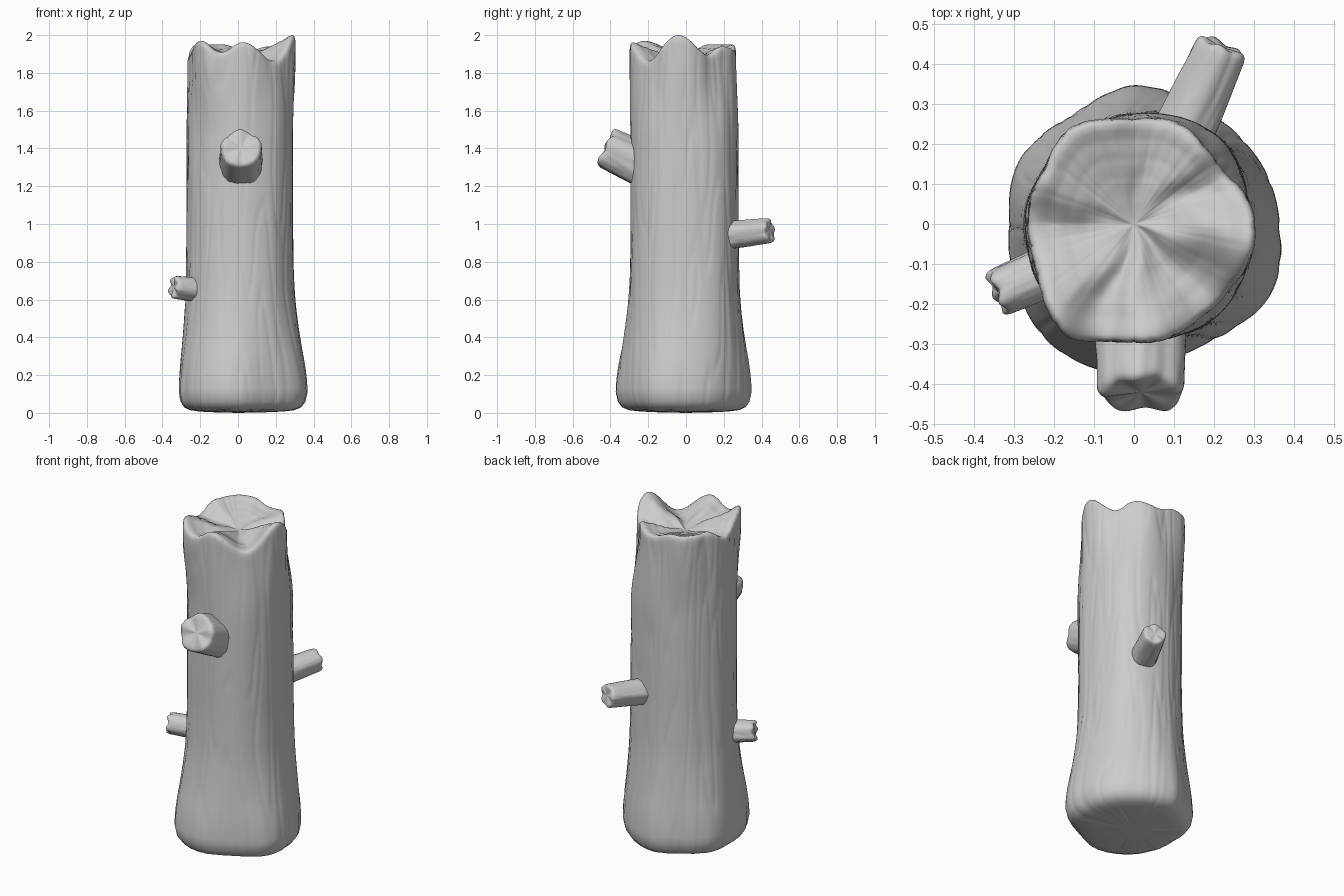
import bpy, math
from mathutils import Vector, noise

if "Cube" in bpy.data.objects:
    bpy.data.objects.remove(bpy.data.objects["Cube"])

# trunk outlines: evenly spaced radii, counter-clockwise from +x
TOP = [.305, .287, .264, .262, .275, .272, .264, .273, .285, .278, .262, .265,
       .268, .266, .274, .304, .328, .305, .296, .298, .291, .286, .292, .305]
MID = [.292, .302, .275, .263, .272, .281, .292, .308]
BASE = [.365, .348, .337, .347, .314, .328, .314, .341, .37, .37, .348, .384]
# broken rim: (degrees, height) of peaks and notches
RIM = [(-8, 2.0), (27, 1.895), (50, 1.94), (80, 1.915), (108, 1.95), (130, 1.95),
       (152, 1.95), (181, 1.89), (230, 1.97), (252, 1.91), (275, 1.962), (314, 1.862), (352, 2.0)]
# flare: (height, share of base outline); foot: (height, scale)
FLARE = [(0, 1), (.12, 1), (.22, .9), (.4, .46), (.6, .12), (.85, .0), (2.1, 0)]
FOOT = [(.003, .4), (.007, .65), (.014, .81), (.03, .91), (.06, .97), (.11, 1)]


def around(vals, a):
    """Smooth closed interpolation of evenly spaced radii."""
    n = len(vals)
    t = (a / math.tau * n) % n
    i, f = int(t), t - int(t)
    p, q, r, s = (vals[(i + k) % n] for k in (-1, 0, 1, 2))
    return q + .5 * f * (r - p + f * (2*p - 5*q + 4*r - s + f * (3*(q - r) + s - p)))


def ease(keys, x):
    for (x0, y0), (x1, y1) in zip(keys, keys[1:]):
        if x <= x1:
            f = max(0, (x - x0) / (x1 - x0))
            return y0 + (y1 - y0) * (1 - math.cos(f * math.pi)) / 2
    return keys[-1][1]


def line(keys, x):
    for (x0, y0), (x1, y1) in zip(keys, keys[1:]):
        if x <= x1:
            return y0 + (y1 - y0) * (x - x0) / (x1 - x0)
    return keys[-1][1]


def bark(a, z, freq, seed=0):
    """Long vertical ridges with narrow grooves."""
    c, s = math.cos(a), math.sin(a)
    broad = noise.noise(Vector((c*freq*.5 + seed, s*freq*.5, z*.9)))
    fine = noise.noise(Vector((c*freq + seed, s*freq + 5, z*1.6)))
    return .6 * broad + .7 * (min(abs(fine) * 3, .6) - .4)


def skin(name, rings, bottom, top):
    """Closed surface through rings, with a centre point at each end."""
    n = len(rings[0])
    verts = [p for r in rings for p in r] + [bottom, top]
    b, t = len(verts) - 2, len(verts) - 1
    faces = []
    for k in range(len(rings) - 1):
        for i in range(n):
            j = (i + 1) % n
            faces.append((k*n + i, k*n + j, k*n + n + j, k*n + n + i))
    last = (len(rings) - 1) * n
    for i in range(n):
        j = (i + 1) % n
        faces += [(b, j, i), (t, last + i, last + j)]
    me = bpy.data.meshes.new(name)
    me.from_pydata(verts, [], faces)
    me.update()
    ob = bpy.data.objects.new(name, me)
    bpy.context.collection.objects.link(ob)
    for p in me.polygons:
        p.use_smooth = True
    return ob


# trunk
N = 216
ANG = [math.tau * i / N for i in range(N)]


def rim(a):
    d = math.degrees(a) % 360
    return ease(RIM, d - 360 if d > 352 else d)


def radius(a, z):
    w = line(FLARE, z)
    w = (w + line(FLARE, max(0, z - .06)) + line(FLARE, z + .06)) / 3
    crown = ease([(1.45, 0), (1.88, 1)], z)
    stem = around(MID, a) * (1 - crown) + around(TOP, a) * crown
    return stem * (1 - w) + around(BASE, a) * w + .008 * bark(a, z, 5)


def pt(r, a, z):
    return Vector((r * math.cos(a), r * math.sin(a), z))


rings = [[pt(s * radius(a, .11), a, z + .03 * (1 - s) * s * abs(bark(a, 0, 4)))
          for a in ANG] for z, s in FOOT[:-1]]
ROWS = 70
for k in range(ROWS + 1):
    ring = []
    for a in ANG:
        z = .11 + (rim(a) - .03 - .11) * k / ROWS
        ring.append(pt(radius(a, z), a, z))
    rings.append(ring)
# rounded rim, then split faces sinking to the heart along wandering cracks
CORE = 1.865
for s, drop in [(.99, .012), (.97, .003), (.94, 0)]:
    rings.append([pt(s * radius(a, rim(a)), a, rim(a) - drop) for a in ANG])
for k in range(1, 16):
    s = .94 * (1 - k / 16)
    ring = []
    for a in ANG:
        h = rim(a + .2 * (.94 - s) * math.sin(s * 8 + 2 * a))
        z = CORE + (h - CORE) * (s / .94) ** 1.15
        z += .003 * math.sin(s * 38) * s + .008 * s * bark(a, 0, 5, 9)
        ring.append(pt(s * radius(a, rim(a)), a, z))
    rings.append(ring)
skin("trunk", rings, Vector((0, 0, 0)), Vector((0, 0, CORE)))


# broken branch stubs
def branch(name, start, tip, r0, r1, lobes, jag, seed):
    start, tip = Vector(start), Vector(tip)
    d = (tip - start).normalized()
    u = d.cross(Vector((0, 0, 1))).normalized()
    v = u.cross(d)
    length, n = (tip - start).length, 64

    def place(r, a, h):
        return start + d * h + (u * math.cos(a) - v * math.sin(a)) * r

    def rad(a, t):
        return (r0 + (r1 - r0) * t) * (1 + .025 * math.cos(lobes * a + seed) + .07 * bark(a, t * .5, 3, seed))

    def edge(a):
        return length + jag * math.cos(lobes * a + seed) + jag * .4 * math.cos(2 * a + seed)

    angs = [math.tau * i / n for i in range(n)]
    rs = [[place(rad(a, k / 12), a, (edge(a) - .02) * k / 12) for a in angs] for k in range(13)]
    for s, drop in [(.97, .01), (.91, .003), (.83, 0)]:
        rs.append([place(s * rad(a, 1), a, edge(a) - drop) for a in angs])
    for s in (.65, .45, .25, .1):
        rs.append([place(s * rad(a, 1), a, length - jag + (edge(a) - length + jag) * s / .83) for a in angs])
    skin(name, rs, start, start + d * (length - jag))


branch("front_branch", (.018, -.20, 1.295), (.018, -.427, 1.405), .118, .108, 5, .007, 1.0)
branch("back_branch", (.125, .23, .94), (.222, .446, .967), .075, .066, 5, .004, 2.2)
branch("left_branch", (-.21, -.115, .652), (-.344, -.174, .667), .064, .060, 5, .006, 4.1)
